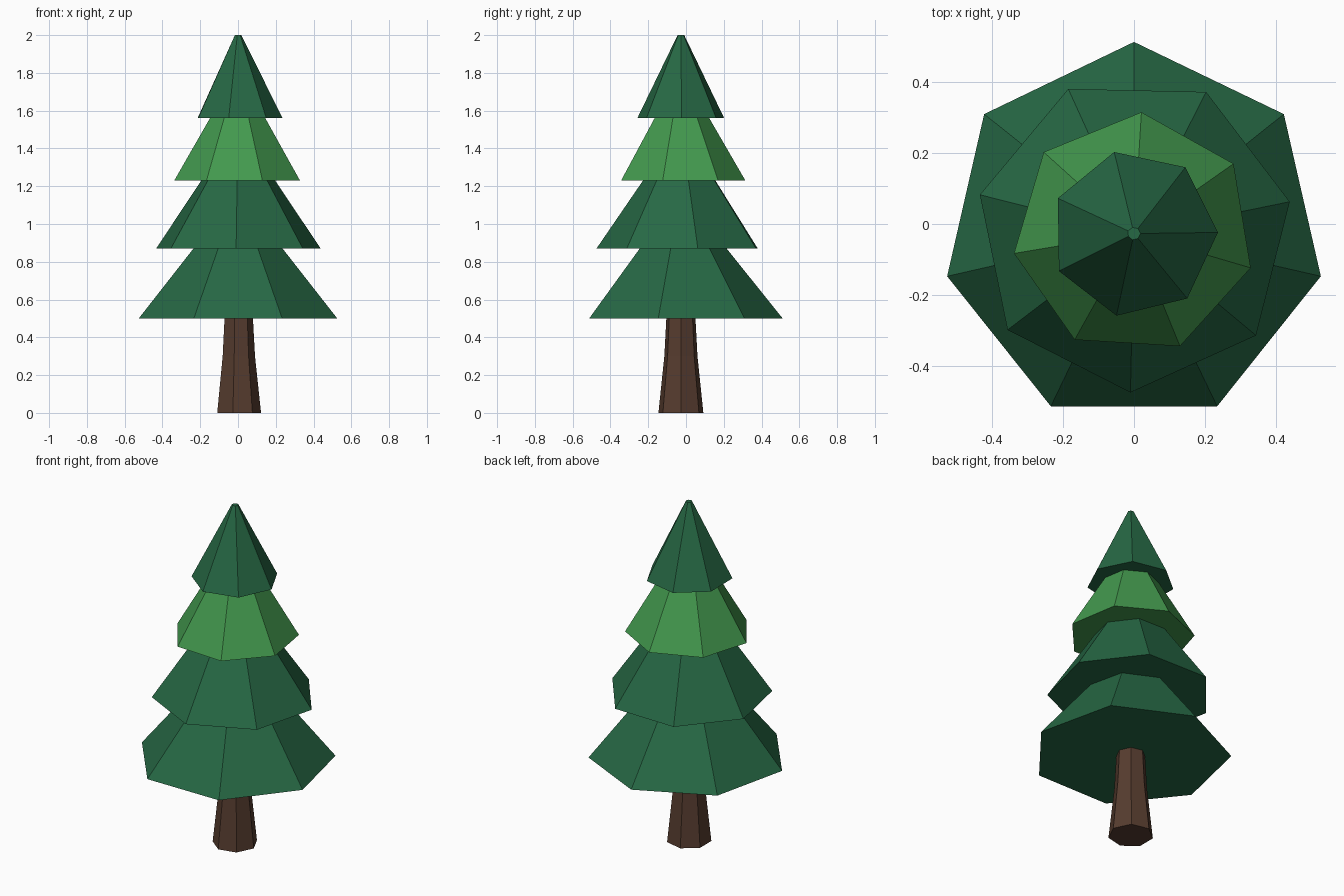
import bpy
import bmesh
from math import cos, sin, radians, tau

cube = bpy.data.objects.get("Cube")
if cube:
    bpy.data.objects.remove(cube, do_unlink=True)

SIDES = 7
CENTER_Y = -0.027


def make_material(name, rgb):
    mat = bpy.data.materials.new(name)
    mat.use_nodes = True
    color = (*rgb, 1.0)
    mat.diffuse_color = color
    mat.node_tree.nodes["Principled BSDF"].inputs["Base Color"].default_value = color
    return mat


def lofted_prism(name, rings, turn, mat):
    """Stack seven-sided rings of (radius, height), closed at both ends."""
    bm = bmesh.new()
    loops = []
    for radius, z in rings:
        angles = [radians(turn) + tau * i / SIDES for i in range(SIDES)]
        loops.append([bm.verts.new((radius * cos(a), radius * sin(a), z)) for a in angles])
    for low, high in zip(loops, loops[1:]):
        for i in range(SIDES):
            j = (i + 1) % SIDES
            bm.faces.new((low[i], low[j], high[j], high[i]))
    bm.faces.new(loops[0][::-1])
    bm.faces.new(loops[-1])
    mesh = bpy.data.meshes.new(name)
    bm.to_mesh(mesh)
    bm.free()
    mesh.materials.append(mat)
    obj = bpy.data.objects.new(name, mesh)
    obj.location.y = CENTER_Y
    bpy.context.collection.objects.link(obj)
    return obj


bark = make_material("bark brown", (0.093, 0.045, 0.028))
dark_green = make_material("dark green", (0.0194, 0.138, 0.058))
light_green = make_material("light green", (0.056, 0.319, 0.076))

# Flared trunk, reaching slightly into the lowest tier
lofted_prism("trunk", [(0.122, 0), (0.09, 0.3), (0.078, 0.52)], 0, bark)

# Foliage tiers, each tucked slightly into the one above
lofted_prism("foliage_bottom", [(0.539, 0.5), (0.226, 0.89)], 90, dark_green)
lofted_prism("foliage_lower", [(0.447, 0.87), (0.187, 1.25)], 63, dark_green)
lofted_prism("foliage_upper", [(0.342, 1.23), (0.139, 1.58)], 86.5, light_green)
lofted_prism("foliage_top", [(0.236, 1.56), (0.018, 2.0)], 0.8, dark_green)
